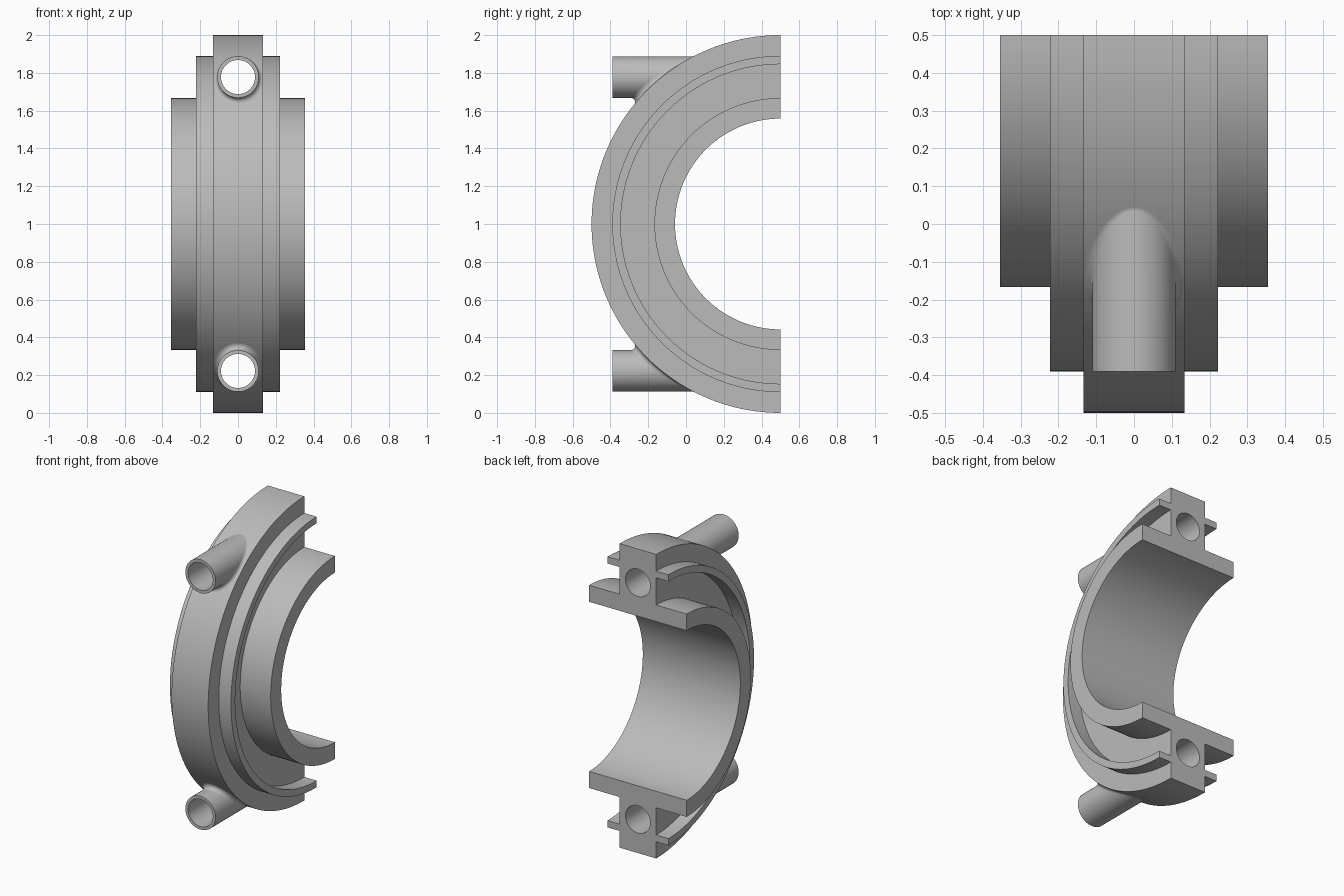
import bpy, bmesh, math
from mathutils import Vector, Matrix

cube = bpy.data.objects.get("Cube")
if cube:
    bpy.data.objects.remove(cube)

AXIS_Y, AXIS_Z = 0.5, 1.0      # centre line of the half ring
OUTER = 1.0
PORT_H, PORT_R, BORE_R = 0.778, 0.11, 0.09
FILLET = 0.022

grey = bpy.data.materials.new("plain_grey")
grey.use_nodes = True
grey.diffuse_color = (0.5, 0.5, 0.5, 1)
grey.node_tree.nodes["Principled BSDF"].inputs["Base Color"].default_value = (0.5, 0.5, 0.5, 1)


def make_object(name, bm):
    bmesh.ops.recalc_face_normals(bm, faces=bm.faces)
    mesh = bpy.data.meshes.new(name)
    bm.to_mesh(mesh)
    bm.free()
    mesh.materials.append(grey)
    obj = bpy.data.objects.new(name, mesh)
    bpy.context.collection.objects.link(obj)
    return obj


def activate(obj):
    bpy.ops.object.select_all(action='DESELECT')
    obj.select_set(True)
    bpy.context.view_layer.objects.active = obj


def rod(name, radius, y0, y1, z):
    bm = bmesh.new()
    place = Matrix.Translation((0, (y0 + y1) / 2, z)) @ Matrix.Rotation(math.pi / 2, 4, 'X')
    bmesh.ops.create_cone(bm, cap_ends=True, segments=64, radius1=radius,
                          radius2=radius, depth=y1 - y0, matrix=place)
    return make_object(name, bm)


def combine(target, tool, operation):
    activate(target)
    mod = target.modifiers.new("cut", 'BOOLEAN')
    mod.operation, mod.solver, mod.object = operation, 'EXACT', tool
    bpy.ops.object.modifier_apply(modifier=mod.name)
    bpy.data.objects.remove(tool)


# Half ring: mirrored (x, radius) section swept half a turn
half = [(0.355, 0.558), (0.355, 0.667), (0.133, 0.667), (0.133, 0.846),
        (0.222, 0.846), (0.222, 0.89), (0.133, 0.89), (0.133, OUTER)]
section = half + [(-x, r) for x, r in reversed(half)]
STEPS = 96
bm = bmesh.new()
rings = []
for i in range(STEPS + 1):
    a = math.pi * i / STEPS
    rings.append([bm.verts.new((x, AXIS_Y - r * math.sin(a), AXIS_Z + r * math.cos(a)))
                  for x, r in section])
for a, b in zip(rings, rings[1:]):
    for k in range(len(section)):
        j = (k + 1) % len(section)
        bm.faces.new((a[k], a[j], b[j], b[k]))
bm.faces.new(rings[0])
bm.faces.new(rings[-1])
ring = make_object("half_ring_with_ports", bm)

# Port tubes joined to the ring, then bored right through
for side in (1, -1):
    z = AXIS_Z + side * PORT_H
    combine(ring, rod("port_tube", PORT_R, -0.39, 0.3, z), 'UNION')
    combine(ring, rod("port_bore", BORE_R, -0.6, 0.7, z), 'DIFFERENCE')


def port_fillet(name, side):
    """Rolling-ball blend between a port tube and the ring's rim."""
    bm = bmesh.new()
    loops = []
    for i in range(64):
        t = 2 * math.pi * i / 64
        c, s = math.cos(t), math.sin(t)
        reach = PORT_R + FILLET
        z = PORT_H + reach * s
        ball = Vector((reach * c, -math.sqrt((OUTER + FILLET) ** 2 - z * z), z))
        to_tube = Vector((-c, 0, -s))
        to_ring = Vector((0, -ball.y, -ball.z)).normalized()
        loop = []
        for k in range(7):
            p = ball + to_tube.slerp(to_ring, k / 6) * FILLET
            loop.append(bm.verts.new((p.x, AXIS_Y + p.y, AXIS_Z + side * p.z)))
        loops.append(loop)
    for i, a in enumerate(loops):
        b = loops[(i + 1) % len(loops)]
        for k in range(6):
            bm.faces.new((a[k], a[k + 1], b[k + 1], b[k]))
    obj = make_object(name, bm)
    # Face outward: the tube-side strip must point away from the tube axis
    face = obj.data.polygons[0]
    away = face.center - Vector((0, face.center.y, AXIS_Z + side * PORT_H))
    if face.normal.dot(away) < 0:
        obj.data.flip_normals()
    return obj


parts = [ring, port_fillet("upper_port_fillet", 1), port_fillet("lower_port_fillet", -1)]
for part in parts:
    activate(part)
    bpy.ops.object.shade_smooth_by_angle(angle=math.radians(25))
